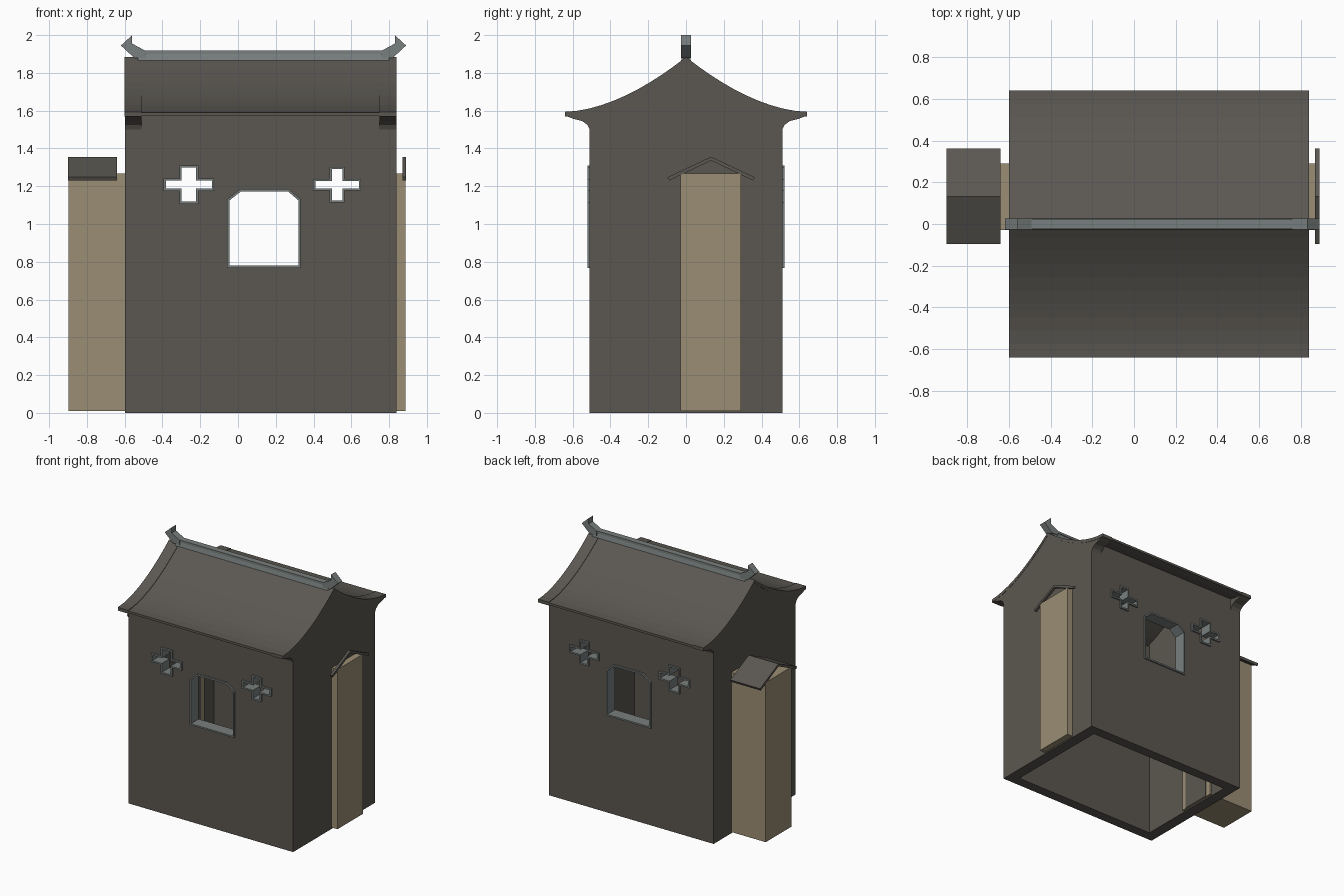
import bpy, bmesh
from mathutils import Vector

cube = bpy.data.objects.get("Cube")
if cube:
    bpy.data.objects.remove(cube, do_unlink=True)


def material(name, color):
    m = bpy.data.materials.new(name)
    m.use_nodes = True
    m.diffuse_color = (*color, 1)
    m.node_tree.nodes["Principled BSDF"].inputs["Base Color"].default_value = (*color, 1)
    return m


PLASTER = material("dark_plaster", (0.105, 0.094, 0.08))
TILE = material("roof_tile", (0.105, 0.097, 0.085))
STONE = material("grey_stone", (0.19, 0.215, 0.21))
TAN = material("tan_wood", (0.33, 0.27, 0.175))


def finish(name, bm, mat):
    bmesh.ops.recalc_face_normals(bm, faces=bm.faces)
    me = bpy.data.meshes.new(name)
    bm.to_mesh(me)
    bm.free()
    me.materials.append(mat)
    ob = bpy.data.objects.new(name, me)
    bpy.context.scene.collection.objects.link(ob)
    return ob


def place(axis, p, t):
    return (t, p[0], p[1]) if axis == "x" else (p[0], t, p[1])


def add_prism(bm, axis, pts, a, b):
    """Extrude a closed outline along an axis from a to b."""
    f = bm.faces.new([bm.verts.new(place(axis, p, a)) for p in pts])
    ext = bmesh.ops.extrude_face_region(bm, geom=[f])["geom"]
    shift = Vector(place(axis, (0, 0), b - a))
    bmesh.ops.translate(bm, verts=[v for v in ext if isinstance(v, bmesh.types.BMVert)], vec=shift)


def prism(name, axis, pts, a, b, mat):
    bm = bmesh.new()
    add_prism(bm, axis, pts, a, b)
    return finish(name, bm, mat)


def box(name, x, y, z, mat):
    return prism(name, "x", [(y[0], z[0]), (y[1], z[0]), (y[1], z[1]), (y[0], z[1])], x[0], x[1], mat)


def outset(pts, d):
    """Offset a counter-clockwise outline outward with mitred corners."""
    out = []
    for i, p in enumerate(pts):
        p, a, b = Vector(p), Vector(pts[i - 1]), Vector(pts[(i + 1) % len(pts)])
        e, f = (p - a).normalized(), (b - p).normalized()
        n, m = Vector((e.y, -e.x)), Vector((f.y, -f.x))
        out.append(tuple(p + (n + m) * (d / (1 + n.dot(m)))))
    return out


def frame(name, pts, width, a, b, mat):
    """Hollow rim around an outline, running through the wall."""
    bm = bmesh.new()
    loops = [[bm.verts.new(place("y", p, t)) for p in o]
             for o, t in ((pts, a), (outset(pts, width), a), (outset(pts, width), b), (pts, b))]
    n = len(pts)
    for k in range(4):
        u, v = loops[k], loops[(k + 1) % 4]
        for i in range(n):
            j = (i + 1) % n
            bm.faces.new((u[i], u[j], v[j], v[i]))
    return finish(name, bm, mat)


# Curved roof section
X0, X1, WALL, DEPTH, EAVE = -0.6, 0.84, 0.09, 0.51, 0.64


def roof_z(y):
    return 1.59 + 0.29 * (1 - min(abs(y) / EAVE, 1)) ** 1.75


STEPS = 10
ys = [EAVE * i / STEPS for i in range(-STEPS, STEPS + 1)]


def roof_shell(name, x0, x1, lift):
    top = [(y, roof_z(y) + lift) for y in ys]
    under = [(y, roof_z(y) - 0.018 - lift) for y in reversed(ys)]
    return prism(name, "x", top + under, x0, x1, TILE)


roof_shell("roof", X0 + 0.01, X1 - 0.01, 0)
roof_shell("roof_edge_right", X0, X0 + WALL, 0.004)
roof_shell("roof_edge_left", X1 - WALL, X1, 0.004)

# Gable walls with flared shoulders under the eaves
flare = [(DEPTH, 0), (DEPTH, 1.5), (0.522, 1.525), (0.55, 1.545), (0.6, 1.558), (0.635, 1.572)]
crown = [(y, roof_z(y) - 0.01) for y in reversed(ys[1:-1])]
gable = flare + crown + [(-y, z) for y, z in reversed(flare)]
prism("gable_wall_right", "x", gable, X0 + 0.002, X0 + WALL, PLASTER)
prism("gable_wall_left", "x", gable, X1 - WALL, X1 - 0.002, PLASTER)


# Openings
def cross(cx, cz, w, h, a, b):
    q = [(b, -h), (b, -a), (w, -a), (w, a), (b, a), (b, h)]
    return [(cx + x, cz + z) for x, z in q + [(-x, -z) for x, z in q]]


openings = {
    "window": [(-0.045, 0.78), (0.32, 0.78), (0.32, 1.125), (0.265, 1.172), (0.015, 1.172), (-0.045, 1.125)],
    "right_cross": cross(-0.26, 1.208, 0.122, 0.09, 0.021, 0.038),
    "left_cross": cross(0.525, 1.208, 0.115, 0.083, 0.019, 0.028),
}
bm = bmesh.new()
for pts in openings.values():
    add_prism(bm, "y", outset(pts, 0.006), -0.7, 0.7)
cutter = finish("opening_cutter", bm, PLASTER)
cutter.hide_render = True
cutter.hide_viewport = True
cutter.display_type = "WIRE"

# Long walls, cut through, with stone rims
for side, s in (("front", -1), ("back", 1)):
    lo, hi = sorted((s * 0.43, s * DEPTH))
    wall = box(side + "_wall", (X0 + 0.08, X1 - 0.08), (lo, hi), (0, 1.6), PLASTER)
    mod = wall.modifiers.new("openings", "BOOLEAN")
    mod.operation = "DIFFERENCE"
    mod.solver = "EXACT"
    mod.object = cutter
    for key, pts in openings.items():
        lo, hi = sorted((s * 0.425, s * 0.522))
        frame(f"{side}_{key}_rim", pts, 0.012, lo, hi, STONE)

# Ridge beam with upturned ends
prism("ridge", "x", [(-0.026, 1.865), (0.026, 1.865), (0.018, 1.9), (0.024, 1.9), (0.024, 1.918),
                     (-0.024, 1.918), (-0.024, 1.9), (-0.018, 1.9)], -0.53, 0.8, STONE)
horn = [(-0.49, 1.88), (-0.49, 1.917), (-0.56, 1.955), (-0.56, 2.0), (-0.62, 1.945), (-0.55, 1.88)]
prism("ridge_horn_right", "y", horn, -0.027, 0.027, STONE)
prism("ridge_horn_left", "y", [(0.27 - x, z) for x, z in horn], -0.027, 0.027, STONE)


# Side bays with little pitched roofs
def bay(side, body_x, roof_x):
    box(f"{side}_bay", body_x, (-0.03, 0.29), (0.01, 1.268), TAN)
    c, e = 0.133, 0.23
    prism(f"{side}_bay_roof", "x", [(c - e, 1.248), (c, 1.356), (c + e, 1.248), (c + e - 0.008, 1.23),
                                    (c, 1.336), (c - e + 0.008, 1.23)], *roof_x, TILE)


bay("right", (-0.898, X0 + WALL + 0.015), (-0.9, -0.64))
bay("left", (X1 - 0.04, 0.888), (0.87, 0.89))
inner = X0 + WALL + 0.015
box("inner_door_panel", (inner, inner + 0.005), (0.01, 0.24), (0.01, 1.25), PLASTER)
